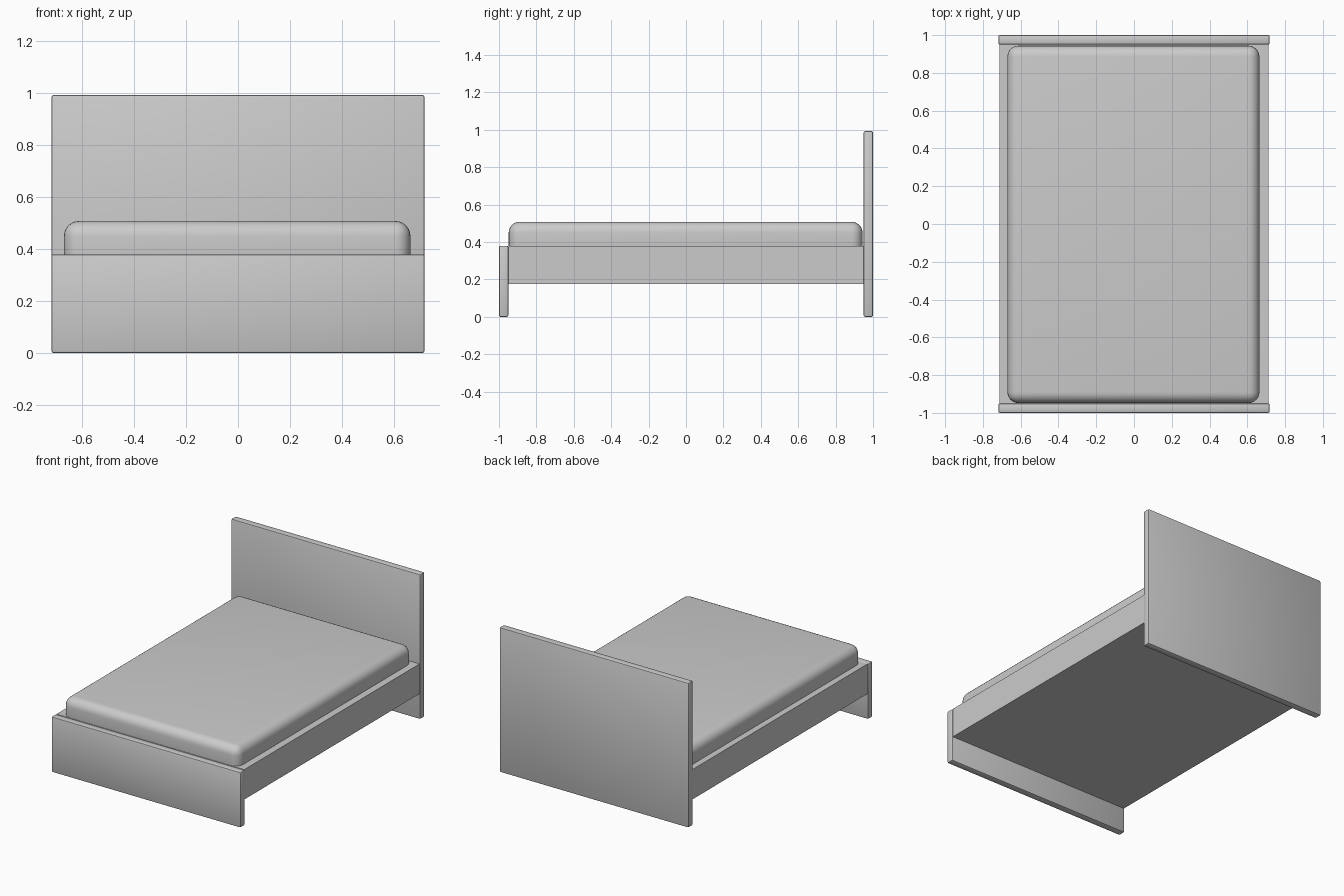
import bpy

if "Cube" in bpy.data.objects:
    bpy.data.objects.remove(bpy.data.objects["Cube"])


def box(name, lo, hi, bevel=0.0, segments=2):
    """Axis-aligned box between two corners, with optional rounded edges."""
    mid = [(a + b) / 2 for a, b in zip(lo, hi)]
    bpy.ops.mesh.primitive_cube_add(size=1, location=mid)
    ob = bpy.context.object
    ob.name = name
    ob.scale = [b - a for a, b in zip(lo, hi)]
    bpy.ops.object.transform_apply(location=False, rotation=False, scale=True)
    if bevel:
        mod = ob.modifiers.new("rounded_edges", 'BEVEL')
        mod.width = bevel
        mod.segments = segments
        mod.limit_method = 'ANGLE'
        bpy.ops.object.modifier_apply(modifier=mod.name)
        bpy.ops.object.shade_smooth_by_angle()
    return ob


W = 0.718      # half width of the end boards
T = 0.05       # end board thickness
RAIL = 0.38    # top of frame and footboard

# End boards standing on the floor
box("headboard", (-W, 1 - T, 0), (W, 1, 0.993), 0.008)
box("footboard", (-W, -1, 0), (W, -1 + T, RAIL), 0.008)

# Bed base spanning between the boards
box("bed_base", (-0.713, -1 + T, 0.175), (0.713, 1 - T, RAIL))

# Soft mattress, sunk slightly into the base
box("mattress", (-0.67, -0.948, 0.31), (0.664, 0.944, 0.508), 0.058, 6)
